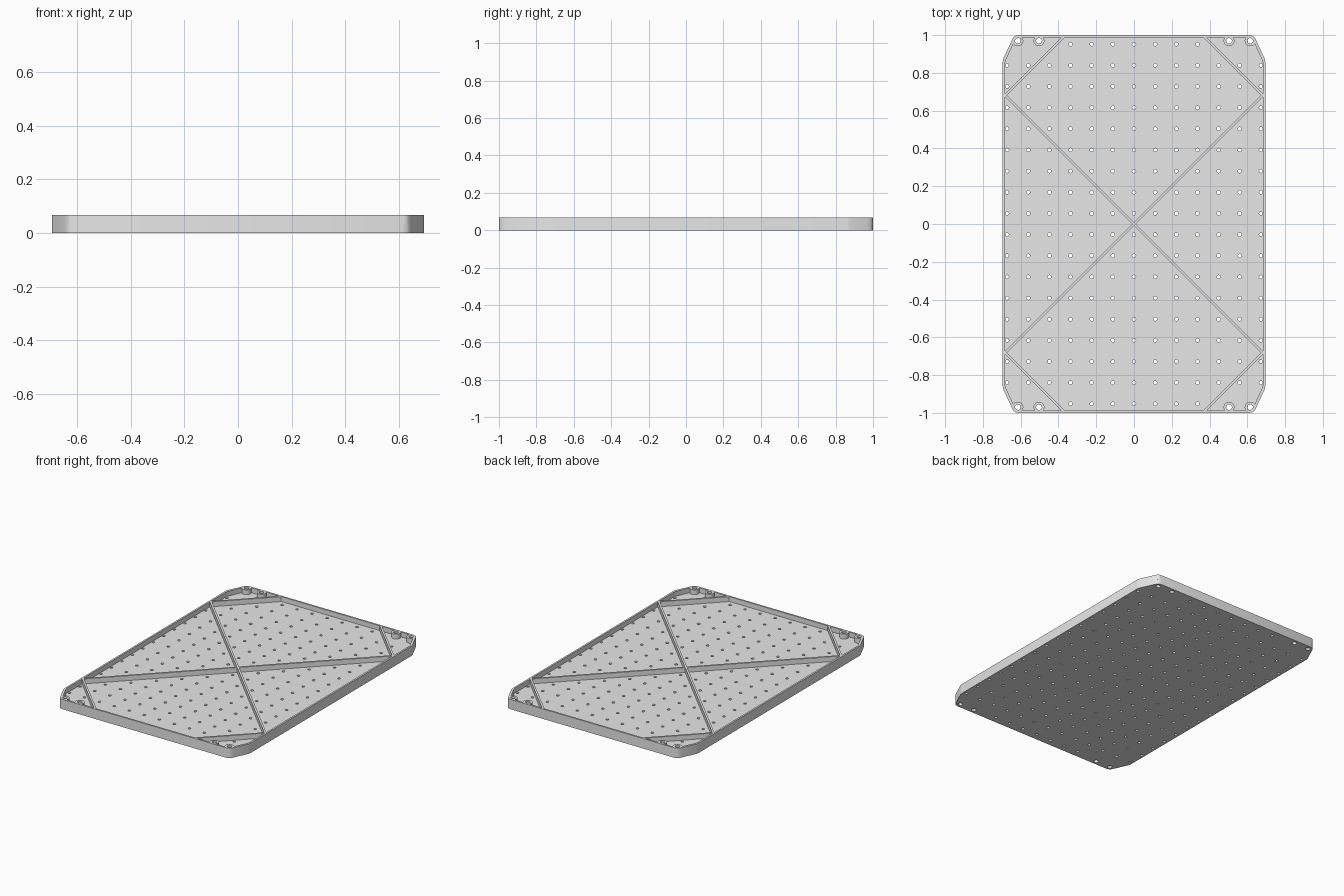
import bpy
from math import cos, sin, pi, radians, hypot, atan2

cube = bpy.data.objects.get("Cube")
if cube:
    bpy.data.objects.remove(cube, do_unlink=True)

HX, HY, TOP, FLOOR = 0.695, 1.0, 0.067, 0.034
WALL, RIB = 0.012, 0.013
PITCH = 0.112

grey = bpy.data.materials.new("plain grey")
grey.use_nodes = True
grey.diffuse_color = (0.8, 0.8, 0.8, 1)
grey.node_tree.nodes["Principled BSDF"].inputs["Base Color"].default_value = (0.8, 0.8, 0.8, 1)


def circle(x, y, r, n):
    return [(x + r * cos(2 * pi * i / n), y + r * sin(2 * pi * i / n)) for i in range(n)]


def outline(inset=0.0):
    """Rectangle with clipped, softly rounded corners."""
    corner = [(HX, 0.86), (0.692, 0.875), (0.648, 0.97), (0.64, 0.986), (0.63, 0.995), (0.612, HY)]
    corner = [(x * (1 - inset / HX), y * (1 - inset / HY)) for x, y in corner]
    back = corner + [(-x, y) for x, y in reversed(corner)]
    return back + [(-x, -y) for x, y in back]


def plate(name, loops, z0, z1):
    """Extrude closed loops; loops inside the first become holes."""
    curve = bpy.data.curves.new(name, "CURVE")
    curve.dimensions = "2D"
    curve.fill_mode = "BOTH"
    curve.extrude = (z1 - z0) / 2
    for loop in loops:
        spline = curve.splines.new("POLY")
        spline.points.add(len(loop) - 1)
        for point, (x, y) in zip(spline.points, loop):
            point.co = (x, y, 0, 1)
        spline.use_cyclic_u = True
    temp = bpy.data.objects.new(name + "_curve", curve)
    bpy.context.collection.objects.link(temp)
    bpy.context.view_layer.update()
    mesh = bpy.data.meshes.new_from_object(temp.evaluated_get(bpy.context.evaluated_depsgraph_get()))
    bpy.data.objects.remove(temp, do_unlink=True)
    bpy.data.curves.remove(curve)
    for v in mesh.vertices:
        v.co.z += (z0 + z1) / 2
    mesh.materials.clear()
    mesh.materials.append(grey)
    mesh.polygons.foreach_set("use_smooth", [True] * len(mesh.polygons))
    mesh.set_sharp_from_angle(angle=radians(32))
    obj = bpy.data.objects.new(name, mesh)
    bpy.context.collection.objects.link(obj)
    return obj


def rib(name, a, b):
    """Straight upright rib between two points on the floor."""
    dx, dy = b[0] - a[0], b[1] - a[1]
    length = hypot(dx, dy)
    nx, ny = -dy / length * RIB / 2, dx / length * RIB / 2
    loop = [(a[0] + nx, a[1] + ny), (a[0] - nx, a[1] - ny),
            (b[0] - nx, b[1] - ny), (b[0] + nx, b[1] + ny)]
    plate(name, [loop], FLOOR - 0.002, TOP)


# Mounting points near the four corners
mounts = [(sx * x, sy * 0.97) for sx in (-1, 1) for sy in (-1, 1) for x in (0.503, 0.615)]

# Perforated floor: regular grid, with the end rows shortened for the mounts
holes = [circle(x, y, 0.015, 20) for x, y in mounts]
for col in range(-6, 7):
    for row in range(18):
        x, y = col * PITCH, (row - 8.5) * PITCH
        if abs(y) > 0.9 and abs(col) > 3:
            continue
        holes.append(circle(x, y, 0.0095, 12))
plate("floor", [outline(WALL)] + holes, 0, FLOOR)

# Outer wall
plate("rim", [outline(), outline(WALL)], 0, TOP)

# Ring bosses around the mounting holes
for i, (x, y) in enumerate(mounts):
    plate(f"boss_{i + 1}", [circle(x, y, 0.029, 28), circle(x, y, 0.015, 20)], FLOOR, TOP)

# Crossed diagonals and corner braces
E = 0.682
rib("diagonal_rib_a", (-E, -E), (E, E))
rib("diagonal_rib_b", (-E, E), (E, -E))
for sx, side in ((1, "left"), (-1, "right")):
    for sy, end in ((1, "back"), (-1, "front")):
        rib(f"corner_rib_{end}_{side}", (sx * E, sy * E), (sx * 0.373, sy * 0.991))
